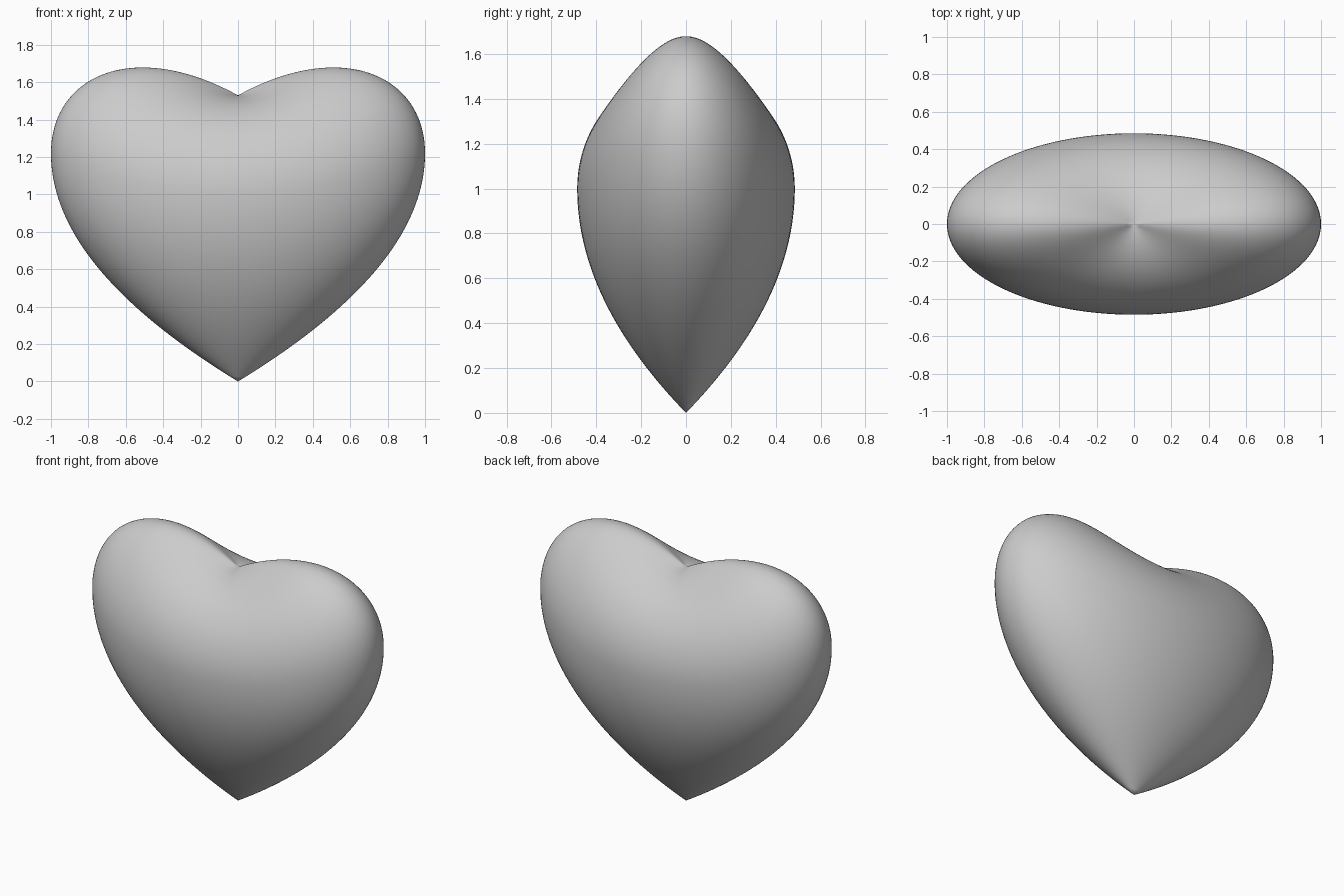
import bpy
import bmesh
from math import sin, cos, pi, sqrt

cube = bpy.data.objects.get("Cube")
if cube:
    bpy.data.objects.remove(cube, do_unlink=True)

SEGMENTS = 128
RINGS = 40
HALF_DEPTH = 0.485
NOTCH = 1.53


def equator(lobe):
    """Height of the widest line, higher at the sides than front and back."""
    return 1.0 + 0.22 * lobe


def upper(t, lobe):
    """Radius and height from the equator (t=0) up to the notch (t=1)."""
    c, s = cos(t * pi / 2), sin(t * pi / 2)
    middle = 1.0 + (NOTCH - 1.0) * s
    side = NOTCH / 2 * (1 + s) + 0.55 * c - 0.095 * c * c
    return c, middle + lobe * (side - middle)


def lower(t, lobe):
    """Radius and height from the tip (t=0) up to the equator (t=1)."""
    return 1 - (1 - t) ** 2, equator(lobe) * t


# Heart body: stacked oval rings between the tip and the notch
bm = bmesh.new()
profile = [(lower, i / RINGS) for i in range(1, RINGS + 1)]
profile += [(upper, i / RINGS) for i in range(1, RINGS)]
rings = []
for shape, t in profile:
    ring = []
    for k in range(SEGMENTS):
        u = 2 * pi * k / SEGMENTS
        radius, z = shape(t, cos(u) ** 2)
        ring.append(bm.verts.new((radius * cos(u), HALF_DEPTH * radius * sin(u), z)))
    rings.append(ring)
tip = bm.verts.new((0, 0, 0))
notch = bm.verts.new((0, 0, NOTCH))

for k in range(SEGMENTS):
    n = (k + 1) % SEGMENTS
    bm.faces.new((tip, rings[0][n], rings[0][k]))
    bm.faces.new((notch, rings[-1][k], rings[-1][n]))
    for a, b in zip(rings, rings[1:]):
        bm.faces.new((a[k], a[n], b[n], b[k]))
for face in bm.faces:
    face.smooth = True

mesh = bpy.data.meshes.new("heart_body")
bm.to_mesh(mesh)
bm.free()
heart = bpy.data.objects.new("heart_body", mesh)
bpy.context.collection.objects.link(heart)

# Plain grey surface
grey = bpy.data.materials.new("light_grey")
grey.use_nodes = True
colour = (0.6, 0.6, 0.6, 1)
grey.diffuse_color = colour
grey.node_tree.nodes["Principled BSDF"].inputs["Base Color"].default_value = colour
mesh.materials.append(grey)
